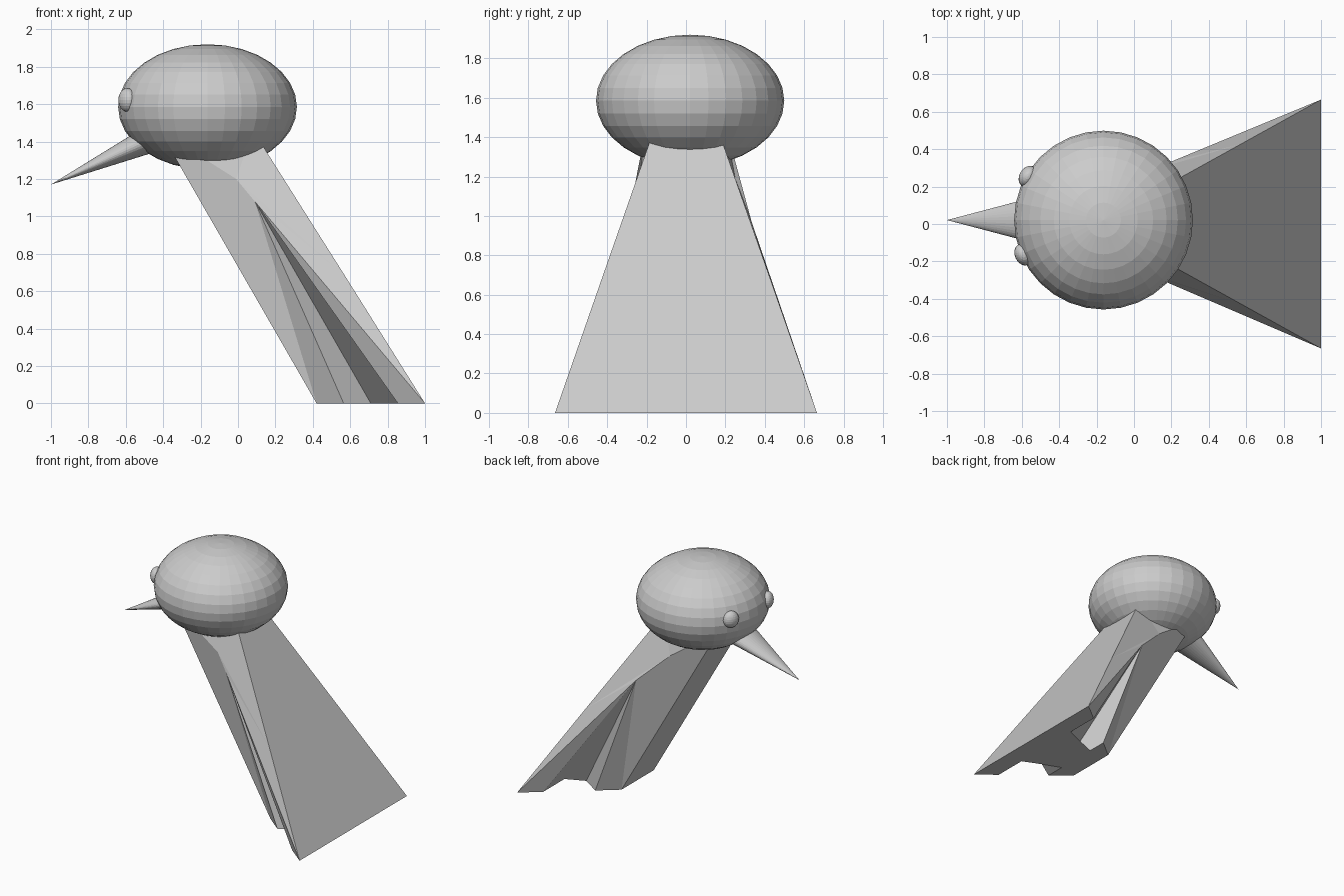
import bpy, bmesh, math
from mathutils import Matrix, Vector

if "Cube" in bpy.data.objects:
    bpy.data.objects.remove(bpy.data.objects["Cube"])

grey = bpy.data.materials.new("plain_grey")
grey.diffuse_color = (0.6, 0.6, 0.6, 1)
grey.use_nodes = True
grey.node_tree.nodes["Principled BSDF"].inputs["Base Color"].default_value = grey.diffuse_color


def add_object(name, bm):
    mesh = bpy.data.meshes.new(name)
    bmesh.ops.recalc_face_normals(bm, faces=bm.faces[:])
    bm.to_mesh(mesh)
    bm.free()
    mesh.materials.append(grey)
    obj = bpy.data.objects.new(name, mesh)
    bpy.context.collection.objects.link(obj)
    return obj


def ellipsoid(name, centre, radii, turn=0, segments=32, rings=16):
    bm = bmesh.new()
    m = (Matrix.Translation(centre) @ Matrix.Rotation(turn, 4, 'Z')
         @ Matrix.Diagonal((*radii, 1)))
    bmesh.ops.create_uvsphere(bm, u_segments=segments, v_segments=rings,
                              radius=1, matrix=m)
    return add_object(name, bm)


# Head: flattened ball
HEAD = Vector((-0.163, 0.021, 1.585))
ellipsoid("head", HEAD, (0.478, 0.478, 0.335))

# Eyes: small buttons half sunk in the head
for name, ang in (("left_eye", math.radians(150)), ("right_eye", math.radians(203.3))):
    c = HEAD + Vector((0.467 * math.cos(ang), 0.467 * math.sin(ang), 0.037))
    ellipsoid(name, c, (0.045, 0.06, 0.063), ang, 24, 12)

# Beak: flattened cone pointing down and to the left
tilt, length = math.radians(24.5), 0.75
c, s = math.cos(tilt), math.sin(tilt)
axis = Vector((-c, 0, -s))
mid = Vector((-1, 0.021, 1.17)) - axis * length / 2
rot = Matrix(((-s, 0, -c), (0, 1, 0), (c, 0, -s))).to_4x4()
bm = bmesh.new()
bmesh.ops.create_cone(bm, cap_ends=True, segments=32, radius1=1, radius2=0, depth=length,
                      matrix=Matrix.Translation(mid) @ rot @ Matrix.Diagonal((0.094, 0.18, 1, 1)))
add_object("beak", bm)

# Body: leaning flared block with a tapering notch cut into each side
bm = bmesh.new()


def side(sign, notch_top, shoulder):
    pts = dict(
        back=(1, 0.665, 0), n1=(0.855, 0.55, 0), n2=(0.855, 0.285, 0),
        n3=(0.71, 0.222, 0), n4=(0.565, 0.165, 0), n5=(0.565, 0.318, 0),
        front=(0.42, 0.2, 0), notch=notch_top, shoulder=shoulder,
        back_mid=(0.573, 0.428, 0.68), back_top=(0.08, 0.155, 1.46),
        front_top=(-0.42, 0.2, 1.46))
    v = {k: bm.verts.new((x, sign * y, z)) for k, (x, y, z) in pts.items()}
    for f in ("back_top shoulder back_mid", "shoulder notch back_mid",
              "back_mid notch back", "back notch n1", "notch n1 n2 n3",
              "notch n3 n4 n5", "notch n5 front", "notch front front_top shoulder",
              "shoulder front_top back_top"):
        bm.faces.new([v[k] for k in f.split()])
    return v


a = side(-1, (0.09, 0.275, 1.08), (-0.01, 0.235, 1.2))
b = side(1, (0.2, 0.334, 0.968), (-0.035, 0.25, 1.19))
for loop in (("back", "back_mid", "back_top"), ("front", "front_top"),
             ("front_top", "back_top"),
             ("back", "n1", "n2", "n3", "n4", "n5", "front")):
    bm.faces.new([a[k] for k in loop] + [b[k] for k in reversed(loop)])
add_object("body", bm)
